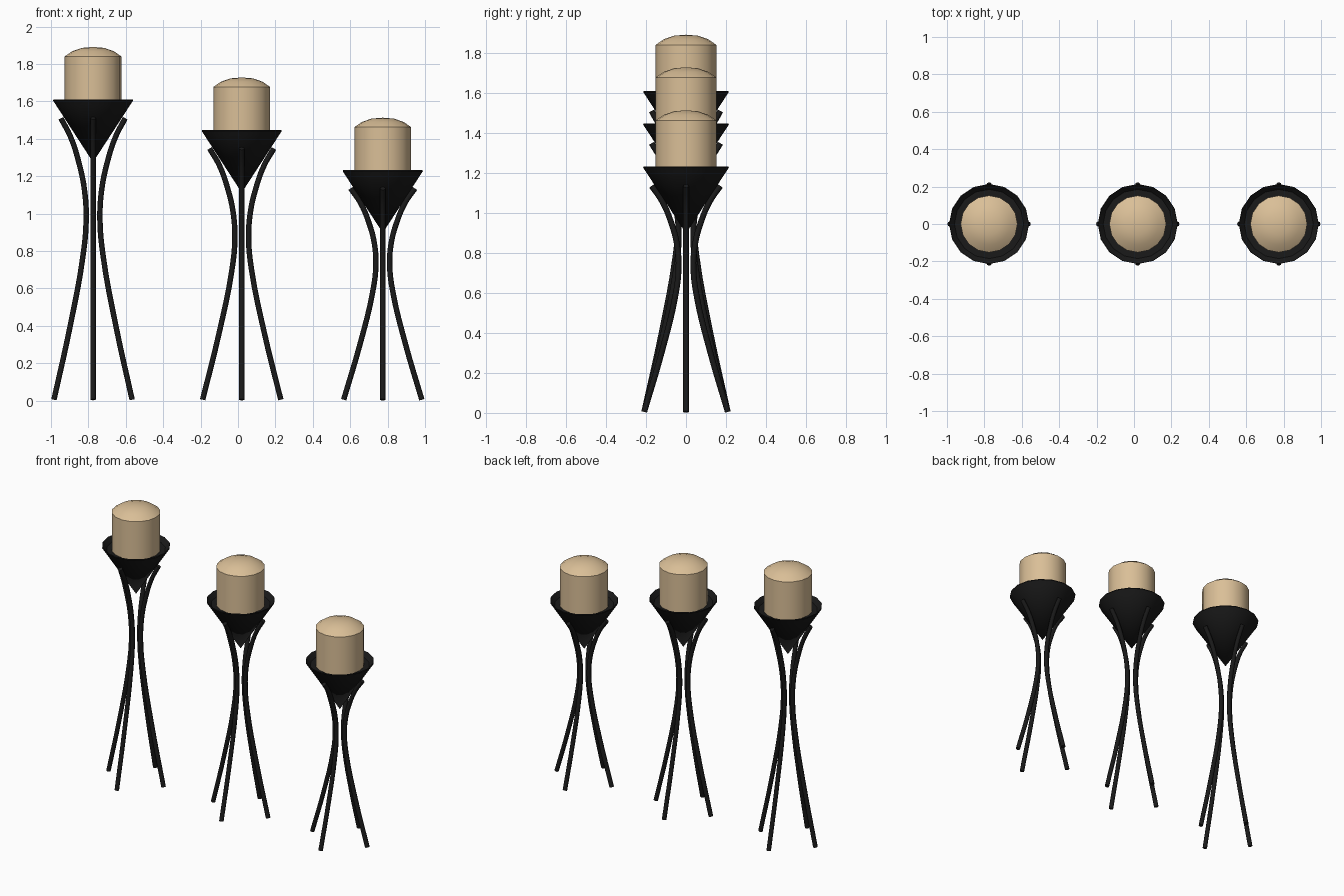
import bpy, bmesh
from math import cos, sin, pi, radians
from mathutils import Matrix

if "Cube" in bpy.data.objects:
    bpy.data.objects.remove(bpy.data.objects["Cube"])


def material(name, color):
    m = bpy.data.materials.new(name)
    m.diffuse_color = color
    m.use_nodes = True
    m.node_tree.nodes["Principled BSDF"].inputs["Base Color"].default_value = m.diffuse_color
    return m


BLACK = material("black_iron", (0.01, 0.01, 0.01, 1))
WAX = material("cream_wax", (0.70, 0.52, 0.31, 1))


def finish(obj, mat, angle):
    obj.data.materials.append(mat)
    bpy.ops.object.select_all(action='DESELECT')
    obj.select_set(True)
    bpy.context.view_layer.objects.active = obj
    bpy.ops.object.shade_smooth_by_angle(angle=radians(angle))


def lathe(name, profile, sides, loc, mat, angle):
    """Spin (radius, z) points, starting and ending on the axis."""
    bm = bmesh.new()
    rings = []
    for r, z in profile:
        n = 1 if r == 0 else sides
        rings.append([bm.verts.new((r * cos(2 * pi * i / sides),
                                    r * sin(2 * pi * i / sides), z)) for i in range(n)])
    for a, b in zip(rings, rings[1:]):
        for i in range(sides):
            j = (i + 1) % sides
            quad = [a[i % len(a)], a[j % len(a)], b[j % len(b)], b[i % len(b)]]
            bm.faces.new(list(dict.fromkeys(quad)))
    bmesh.ops.recalc_face_normals(bm, faces=bm.faces)
    me = bpy.data.meshes.new(name)
    bm.to_mesh(me)
    bm.free()
    obj = bpy.data.objects.new(name, me)
    obj.location = loc
    bpy.context.collection.objects.link(obj)
    finish(obj, mat, angle)


def legs(name, path, loc):
    """Four bowed rods around the axis, each a round bevelled curve."""
    cu = bpy.data.curves.new(name, 'CURVE')
    cu.dimensions = '3D'
    cu.bevel_depth = 0.0145
    cu.bevel_resolution = 2
    cu.resolution_u = 4
    cu.use_fill_caps = True
    for k in range(4):
        rot = Matrix.Rotation(k * pi / 2, 3, 'Z')
        sp = cu.splines.new('BEZIER')
        sp.bezier_points.add(len(path) - 1)
        for bp, (r, z) in zip(sp.bezier_points, path):
            bp.co = rot @ Matrix.Identity(3).col[0] * r
            bp.co.z = z
            bp.handle_left_type = bp.handle_right_type = 'AUTO'
    tmp = bpy.data.objects.new(name + "_path", cu)
    bpy.context.collection.objects.link(tmp)
    bpy.context.view_layer.update()
    deps = bpy.context.evaluated_depsgraph_get()
    me = bpy.data.meshes.new_from_object(tmp.evaluated_get(deps))
    bpy.data.objects.remove(tmp)
    obj = bpy.data.objects.new(name, me)
    obj.location = loc
    bpy.context.collection.objects.link(obj)
    me.materials.clear()
    finish(obj, BLACK, 50)


# Profiles are measured from the rim height of the cup
CUP = [(0, -0.335), (0.198, -0.03), (0.214, -0.006), (0.212, 0), (0.185, -0.03), (0, -0.03)]
CANDLE = [(0, -0.03), (0.152, -0.03), (0.152, 0.23), (0.112, 0.258),
          (0.06, 0.276), (0, 0.281)]
# Leg path for the tall stand: radius, height (height scales per stand)
LEG = [(0.209, 0.005), (0.122, 0.40), (0.053, 0.78), (0.037, 0.96),
       (0.045, 1.12), (0.075, 1.27), (0.120, 1.41), (0.172, 1.51)]

# Three stands of descending height
for label, x, rim in (("tall", -0.775, 1.61), ("medium", 0.02, 1.447), ("short", 0.774, 1.232)):
    s = (rim - 0.09) / 1.52
    lathe(label + "_cup", CUP, 16, (x, 0, rim), BLACK, 25)
    lathe(label + "_candle", CANDLE, 16, (x, 0, rim), WAX, 30)
    legs(label + "_legs", [(r, z if z < 0.1 else z * s) for r, z in LEG], (x, 0, 0))
